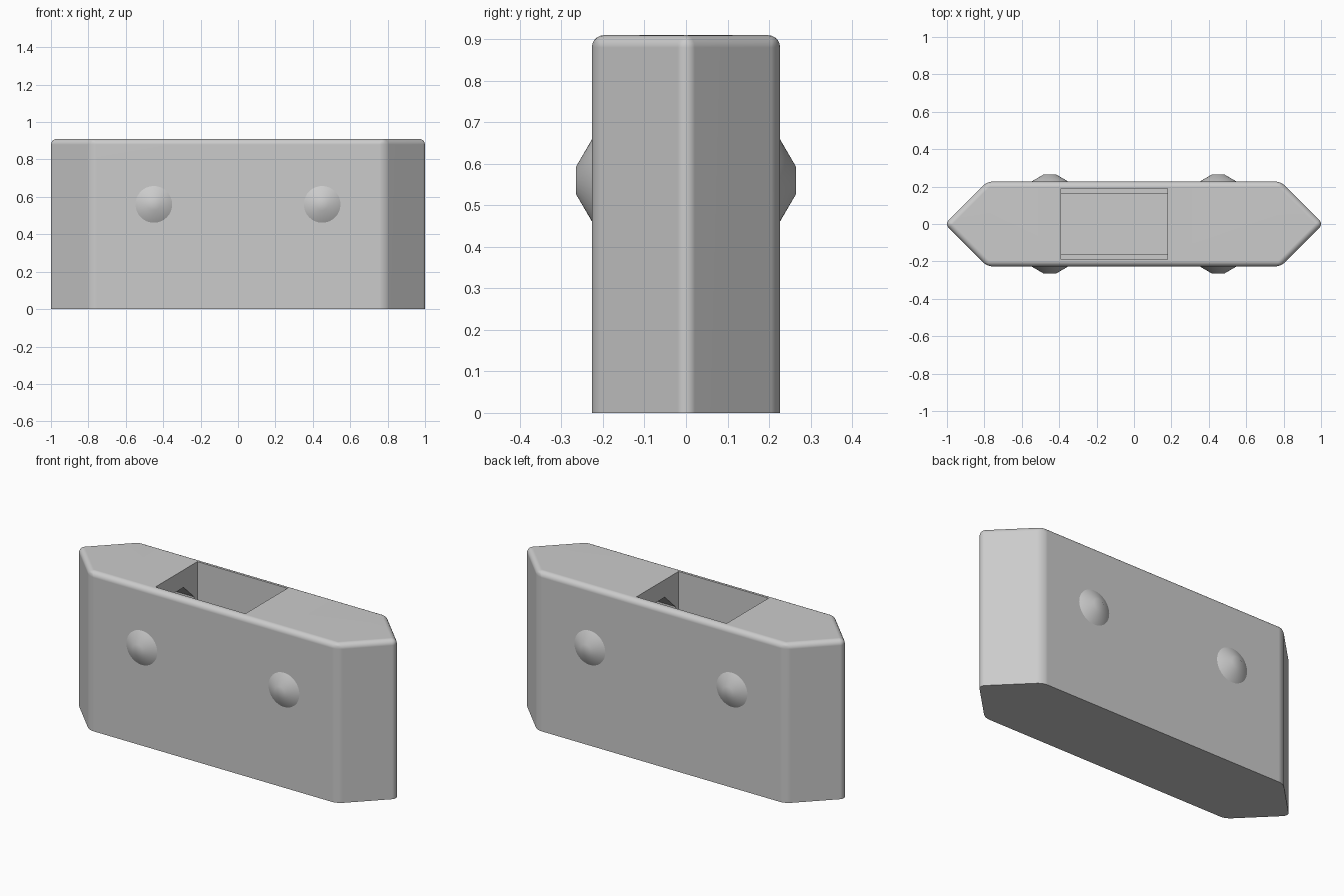
import bpy, bmesh, math
from mathutils import Matrix

cube = bpy.data.objects.get("Cube")
if cube:
    bpy.data.objects.remove(cube, do_unlink=True)

HEIGHT, HALF_Y, TIP, SHOULDER = 0.91, 0.227, 1.012, 0.785

grey = bpy.data.materials.new("plain grey")
grey.use_nodes = True
colour = (0.6, 0.6, 0.6, 1)
grey.diffuse_color = colour
grey.node_tree.nodes["Principled BSDF"].inputs["Base Color"].default_value = colour


def make_object(name, bm):
    bmesh.ops.recalc_face_normals(bm, faces=bm.faces)
    mesh = bpy.data.meshes.new(name)
    bm.to_mesh(mesh)
    bm.free()
    mesh.materials.append(grey)
    obj = bpy.data.objects.new(name, mesh)
    bpy.context.collection.objects.link(obj)
    return obj


def prism(points, offset):
    """Closed prism made by pushing a polygon along an offset."""
    bm = bmesh.new()
    face = bm.faces.new([bm.verts.new(p) for p in points])
    out = bmesh.ops.extrude_face_region(bm, geom=[face], use_keep_orig=True)
    verts = [g for g in out["geom"] if isinstance(g, bmesh.types.BMVert)]
    bmesh.ops.translate(bm, verts=verts, vec=offset)
    return bm


def smooth(obj):
    bpy.ops.object.select_all(action="DESELECT")
    obj.select_set(True)
    bpy.context.view_layer.objects.active = obj
    bpy.ops.object.shade_smooth_by_angle(angle=math.radians(35))


def carve(target, name, bm):
    cutter = make_object(name, bm)
    cutter.hide_render = True
    cutter.hide_set(True)
    mod = target.modifiers.new(name, "BOOLEAN")
    mod.operation = "DIFFERENCE"
    mod.solver = "EXACT"
    mod.object = cutter
    bpy.context.view_layer.objects.active = target
    bpy.ops.object.modifier_apply(modifier=name)
    bpy.data.objects.remove(cutter, do_unlink=True)


# Body: pointed hexagonal block, rounded everywhere but the base
outline = [(-TIP, 0), (-SHOULDER, -HALF_Y), (SHOULDER, -HALF_Y),
           (TIP, 0), (SHOULDER, HALF_Y), (-SHOULDER, HALF_Y)]
bm = prism([(x, y, 0) for x, y in outline], (0, 0, HEIGHT))
edges = [e for e in bm.edges if max(v.co.z for v in e.verts) > 0.1]
bmesh.ops.bevel(bm, geom=edges, offset=0.03, offset_type="OFFSET",
                segments=5, profile=0.5, affect="EDGES", clamp_overlap=True)
body = make_object("body", bm)

# Chamber with chamfered ceiling, running lengthwise under the opening
section = [(-0.16, 0.5), (0.16, 0.5), (0.16, 0.72),
           (0.065, 0.81), (-0.065, 0.81), (-0.16, 0.72)]
carve(body, "chamber_cutter",
      prism([(-0.75, y, z) for y, z in section], (1.3, 0, 0)))

# Rectangular opening in the top
opening = [(-0.39, -0.19), (0.18, -0.19), (0.18, 0.19), (-0.39, 0.19)]
carve(body, "opening_cutter",
      prism([(x, y, 0.65) for x, y in opening], (0, 0, 0.4)))
smooth(body)
normals = body.modifiers.new("even shading", "WEIGHTED_NORMAL")
normals.keep_sharp = True

# Blunt conical studs, two on each long side
for side, label in ((-1, "front"), (1, "back")):
    for x, hand in ((-0.45, "right"), (0.45, "left")):
        bm = bmesh.new()
        bmesh.ops.create_cone(bm, cap_ends=True, segments=32,
                              radius1=0.105, radius2=0.033, depth=0.042)
        bmesh.ops.transform(
            bm, verts=bm.verts,
            matrix=Matrix.Translation((x, side * 0.244, 0.56))
            @ Matrix.Rotation(-side * math.pi / 2, 4, "X"))
        smooth(make_object(f"{label}_{hand}_stud", bm))
